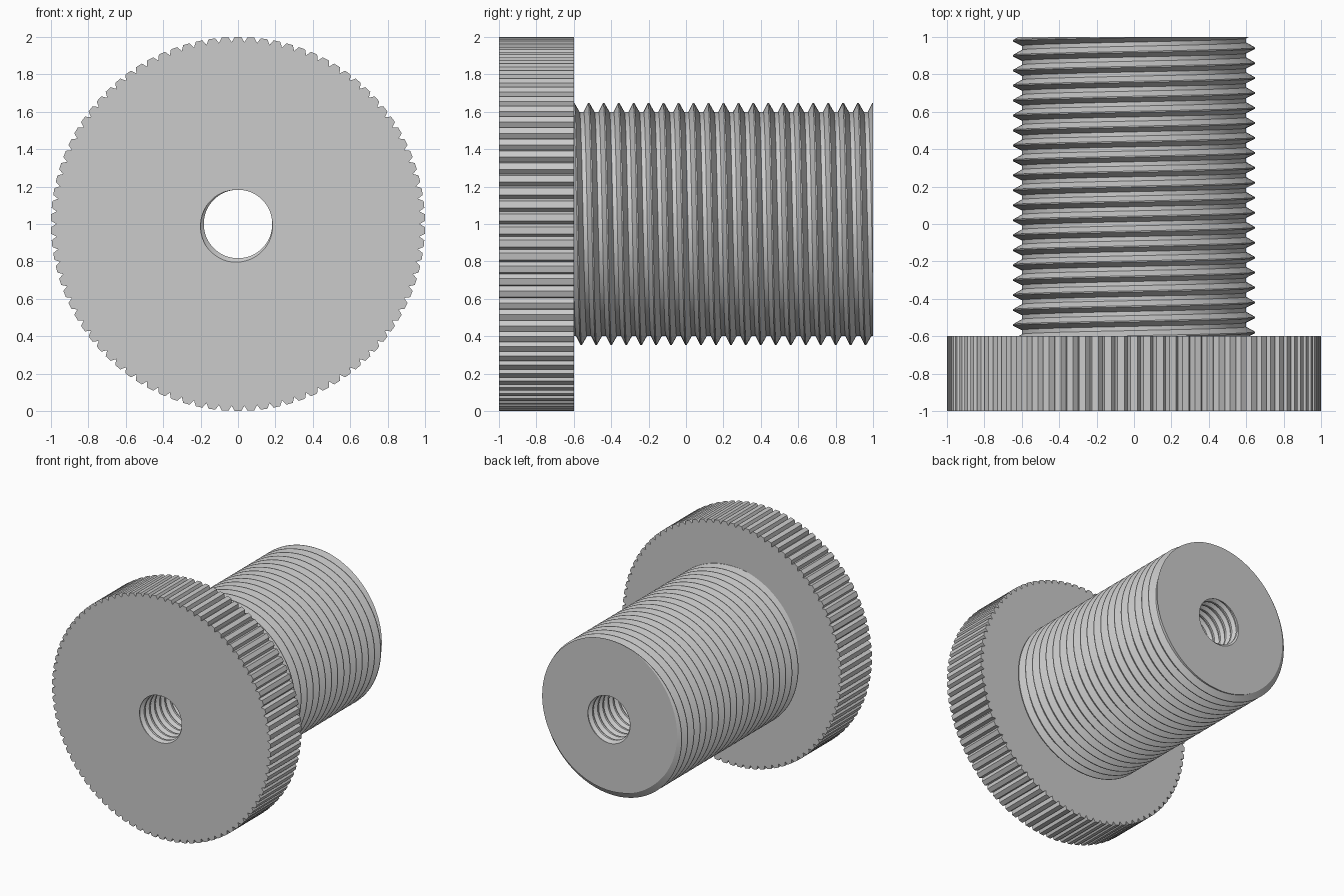
import bpy
import bmesh
from math import sin, cos, pi, tau, floor, ceil, radians

cube = bpy.data.objects.get("Cube")
if cube:
    bpy.data.objects.remove(cube, do_unlink=True)

FRONT, SHOULDER, BACK = -1.0, -0.6, 1.0
AXIS_Z = 1.0

# Screw threads: pitch, height of the first turn, and (fraction of turn, radius) profile
SHANK_THREAD = (0.08, SHOULDER, [(0, 0.648), (0.04, 0.648), (0.38, 0.6), (0.66, 0.6), (0.96, 0.648)])
BORE_PITCH = 0.067
BORE_THREAD = (BORE_PITCH, FRONT - BORE_PITCH * 0.625,
               [(0, 0.207), (0.08, 0.207), (0.4, 0.183), (0.65, 0.183), (0.97, 0.207)])

steel = bpy.data.materials.new("plain grey steel")
steel.use_nodes = True
grey = (0.6, 0.6, 0.6, 1)
steel.diffuse_color = grey
steel.node_tree.nodes["Principled BSDF"].inputs["Base Color"].default_value = grey


def profile_radius(profile, u):
    """Radius of a thread profile at a fraction of one turn."""
    u %= 1.0
    closed = profile + [(1.0, profile[0][1])]
    for (ua, ra), (ub, rb) in zip(closed, closed[1:]):
        if u <= ub:
            return ra + (rb - ra) * (u - ua) / (ub - ua)
    return closed[-1][1]


def thread_line(thread, angle, y0, y1):
    """Lengthwise cut through a helical thread, trimmed flat at both ends."""
    pitch, origin, profile = thread
    lead = angle / tau
    first = floor((y0 - origin) / pitch) - 3
    last = ceil((y1 - origin) / pitch) + 2
    line = []
    for turn in range(first, last):
        for u, _ in profile:
            y = origin + pitch * (turn + u + lead)
            y = min(max(y, y0), y1)
            line.append((y, profile_radius(profile, (y - origin) / pitch - lead)))
    return line


def sweep(name, angles, section):
    """Skin a closed section that changes with the angle around the axis."""
    bm = bmesh.new()
    columns = []
    for a in angles:
        columns.append([bm.verts.new((r * sin(a), y, AXIS_Z + r * cos(a)))
                        for y, r in section(a)])
    for left, right in zip(columns, columns[1:]):
        for j in range(len(left)):
            k = (j + 1) % len(left)
            bm.faces.new((left[j], left[k], right[k], right[j]))
    bmesh.ops.remove_doubles(bm, verts=bm.verts, dist=0.00002)
    bmesh.ops.recalc_face_normals(bm, faces=bm.faces)
    mesh = bpy.data.meshes.new(name)
    bm.to_mesh(mesh)
    bm.free()
    mesh.materials.append(steel)
    obj = bpy.data.objects.new(name, mesh)
    bpy.context.collection.objects.link(obj)
    bpy.ops.object.select_all(action="DESELECT")
    obj.select_set(True)
    bpy.context.view_layer.objects.active = obj
    bpy.ops.object.shade_smooth_by_angle(angle=radians(25))
    return obj


# Knurled head: narrow V notches cut around the rim
TEETH = 90
STEP = tau / TEETH
NOTCH = STEP * 0.24
rim = []
for i in range(TEETH):
    centre = (i + 0.5) * STEP
    rim += [(centre, 0.972), (centre + NOTCH, 1.0), (centre + STEP - NOTCH, 1.0)]
rim.append((rim[0][0] + tau, rim[0][1]))
rim_radius = dict(rim)


def head_section(a):
    bore = thread_line(BORE_THREAD, a, FRONT, SHOULDER)
    return bore[::-1] + [(FRONT, rim_radius[a]), (SHOULDER, rim_radius[a])]


sweep("knurled_head", [a for a, _ in rim], head_section)

# Threaded shank with the threaded bore running through it
SEGMENTS = 120


def shank_section(a):
    bore = thread_line(BORE_THREAD, a, SHOULDER, BACK)
    return bore[::-1] + thread_line(SHANK_THREAD, a, SHOULDER, BACK)


sweep("threaded_shank", [tau * i / SEGMENTS for i in range(SEGMENTS + 1)], shank_section)
